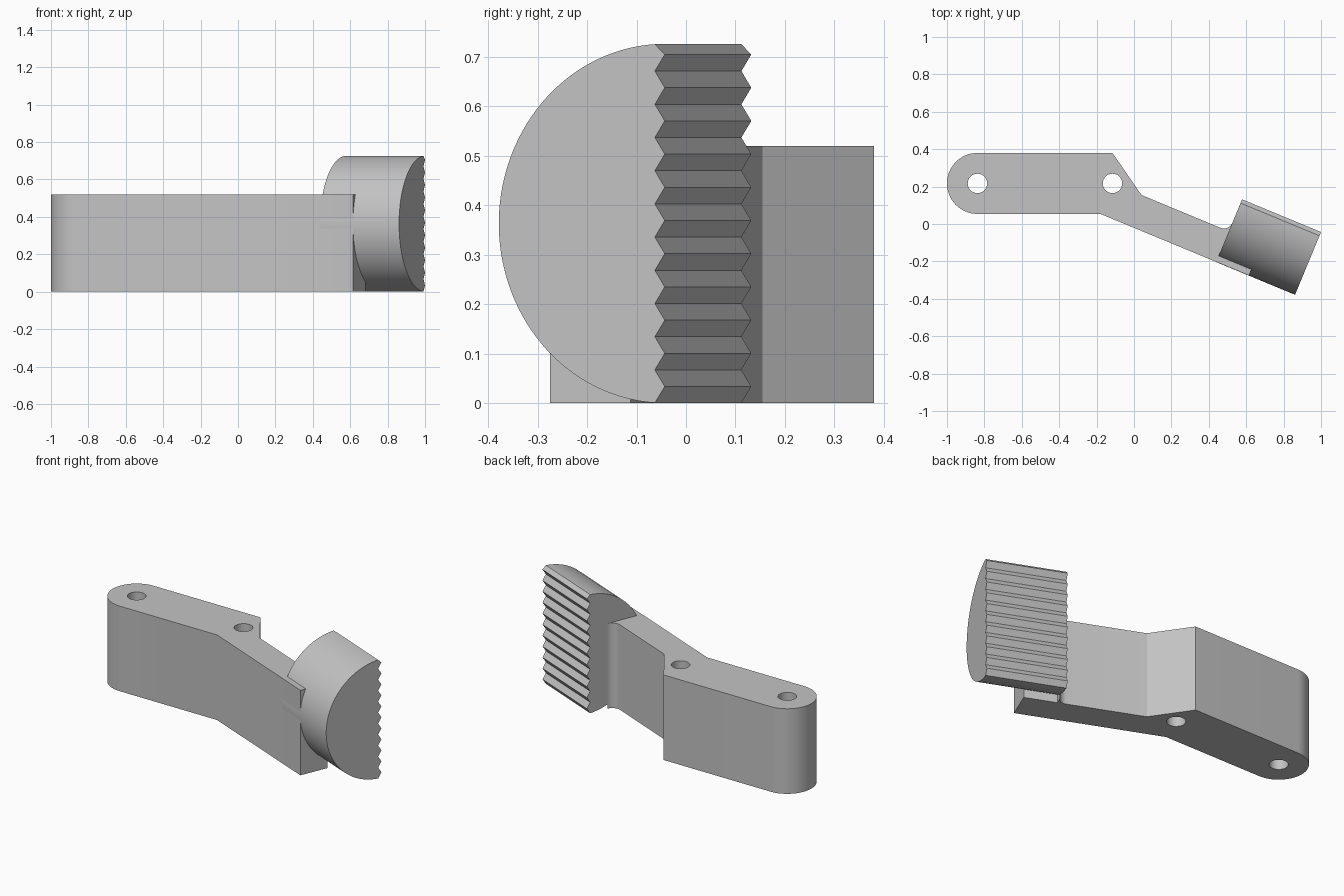
import bpy
import bmesh
import math
from mathutils import Vector

cube = bpy.data.objects.get("Cube")
if cube:
    bpy.data.objects.remove(cube, do_unlink=True)

grey = bpy.data.materials.new("light_grey")
grey.use_nodes = True
colour = (0.55, 0.55, 0.55, 1)
grey.diffuse_color = colour
grey.node_tree.nodes["Principled BSDF"].inputs["Base Color"].default_value = colour


def prism(name, outline, sweep):
    """Sweep a closed planar outline along a vector."""
    bm = bmesh.new()
    face = bm.faces.new([bm.verts.new(p) for p in outline])
    new = bmesh.ops.extrude_face_region(bm, geom=[face], use_keep_orig=True)["geom"]
    bmesh.ops.translate(bm, vec=sweep, verts=[v for v in new if isinstance(v, bmesh.types.BMVert)])
    bmesh.ops.recalc_face_normals(bm, faces=bm.faces)
    mesh = bpy.data.meshes.new(name)
    bm.to_mesh(mesh)
    bm.free()
    mesh.materials.append(grey)
    obj = bpy.data.objects.new(name, mesh)
    bpy.context.collection.objects.link(obj)
    return obj


def activate(obj):
    bpy.ops.object.select_all(action="DESELECT")
    obj.select_set(True)
    bpy.context.view_layer.objects.active = obj


def arc(cx, cy, r, start, end, steps):
    """Points on a circle between two angles in degrees."""
    angles = [math.radians(start + (end - start) * i / steps) for i in range(steps + 1)]
    return [(cx + r * math.cos(a), cy + r * math.sin(a)) for a in angles]


# Shared frame of the angled half: along the arm, and towards the front
tilt = math.radians(-22.5)
along = Vector((math.cos(tilt), math.sin(tilt), 0))
front = Vector((math.sin(tilt), -math.cos(tilt), 0))
radius, length = 0.363, 0.457
tip = Vector((1, -0.043, 0))
root = tip - along * length


def head_point(s, depth, z=0):
    return root + along * s + front * depth + Vector((0, 0, z))


# Bent arm: rounded end, kink, fillet against the head, square end under it
arm_height, arm_back, arm_front, fillet = 0.52, 0.185, 0.362, 0.05
outline = [Vector((x, y, 0)) for x, y in
           [(-0.115, 0.38)] + arc(-0.837, 0.217, 0.163, 90, 270, 32) + [(-0.18, 0.054)]]
outline += [head_point(0.19, arm_front), head_point(0.19, arm_back), head_point(0, arm_back)]
outline += [head_point(s, d) for s, d in arc(-fillet, arm_back - fillet, fillet, 0, 90, 10)]
outline.append(Vector((0.04, 0.155, 0)))
arm = prism("arm", outline, Vector((0, 0, arm_height)))

# Two pin holes through the arm
for x in (-0.837, -0.115):
    ring = [Vector((px, py, -0.1)) for px, py in arc(x, 0.217, 0.052, 0, 360, 32)[:-1]]
    cutter = prism("hole_cutter", ring, Vector((0, 0, arm_height + 0.2)))
    cutter.hide_render = True
    hole = arm.modifiers.new("pin_hole", "BOOLEAN")
    hole.operation = "DIFFERENCE"
    hole.solver = "EXACT"
    hole.object = cutter
    activate(arm)
    bpy.ops.object.modifier_apply(modifier=hole.name)
    bpy.data.objects.remove(cutter, do_unlink=True)

# Half-round head with a serrated flat back
groove, pitch = 0.0216, 0.0671
edge = math.degrees(math.asin(groove / radius))
profile = arc(0, radius, radius, edge - 90, 90 - edge, 72)
teeth = [(0 if i % 2 else groove, i * pitch / 2) for i in range(1, 22)]
profile += reversed(teeth)
head = prism("serrated_head", [head_point(0, d, z) for d, z in profile], along * length)

for obj in (arm, head):
    activate(obj)
    bpy.ops.object.shade_smooth_by_angle(angle=math.radians(25))
